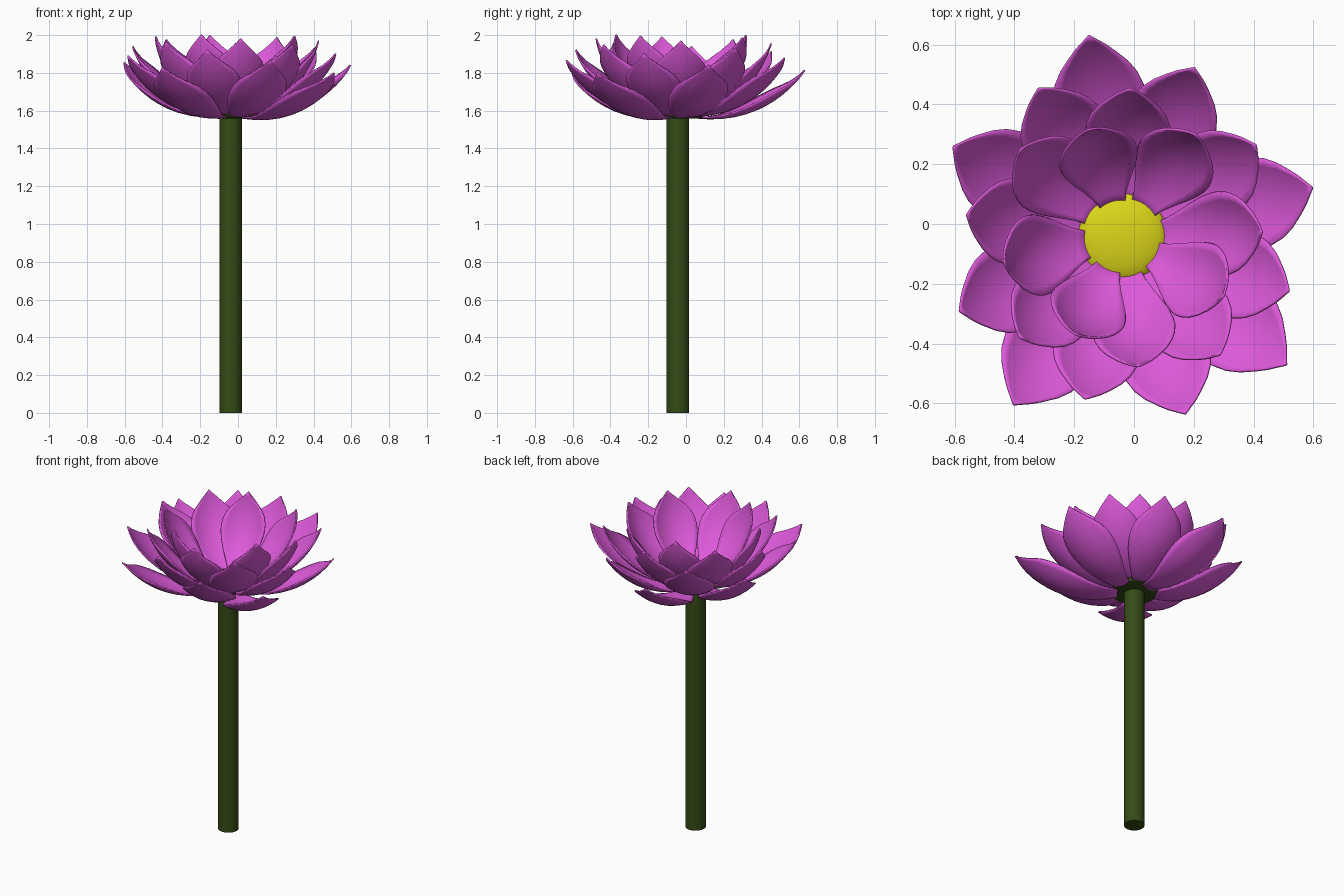
import bpy, bmesh, math
from mathutils import Vector

if "Cube" in bpy.data.objects:
    bpy.data.objects.remove(bpy.data.objects["Cube"])

CX, CY = -0.038, -0.043      # flower axis
PETALS = 24


def material(name, rgb):
    m = bpy.data.materials.new(name)
    m.diffuse_color = (*rgb, 1)
    m.use_nodes = True
    m.node_tree.nodes["Principled BSDF"].inputs["Base Color"].default_value = m.diffuse_color
    return m


pink = material("petal_pink", (0.72, 0.10, 0.70))
green = material("stem_green", (0.035, 0.07, 0.008))
yellow = material("center_yellow", (0.72, 0.68, 0.01))


def finish(bm, name, mat):
    bmesh.ops.recalc_face_normals(bm, faces=bm.faces)
    mesh = bpy.data.meshes.new(name)
    bm.to_mesh(mesh)
    bm.free()
    ob = bpy.data.objects.new(name, mesh)
    bpy.context.collection.objects.link(ob)
    mesh.materials.append(mat)
    bpy.context.view_layer.objects.active = ob
    ob.select_set(True)
    bpy.ops.object.shade_smooth_by_angle(angle=math.radians(40))
    ob.select_set(False)
    return ob


def lathe(name, profile, mat, sides=40):
    """Revolve (radius, z) points around the flower axis."""
    bm = bmesh.new()
    vs = [bm.verts.new((CX + r, CY, z)) for r, z in profile]
    es = [bm.edges.new(p) for p in zip(vs, vs[1:])]
    bmesh.ops.spin(bm, geom=vs + es, cent=(CX, CY, 0), axis=(0, 0, 1),
                   angle=math.tau, steps=sides)
    bmesh.ops.remove_doubles(bm, verts=bm.verts, dist=1e-4)
    return finish(bm, name, mat)


# Half-width along the petal: (fraction of length, fraction of full width)
OUTLINE = [(0, .28), (.1, .42), (.2, .60), (.3, .77), (.4, .90), (.5, .98), (.57, 1),
           (.65, .97), (.73, .88), (.8, .72), (.87, .49), (.92, .32), (.96, .16), (1, .015)]


def petal(index):
    f = index / (PETALS - 1)
    turn = math.radians(-38 + 137.5 * index)
    pitch = math.radians(22 + 35 * f)
    length = 0.64 - 0.16 * f
    half = 0.158 - 0.026 * f
    out = Vector((math.cos(turn), math.sin(turn), 0))
    side = Vector((-math.sin(turn), math.cos(turn), 0))
    up = Vector((0, 0, 1))
    along = out * math.cos(pitch) + up * math.sin(pitch)
    normal = up * math.cos(pitch) - out * math.sin(pitch)
    root = Vector((CX, CY, 1.56 + 0.04 * f)) + out * 0.1
    bm = bmesh.new()
    n = 10
    rows = []
    for t, w in OUTLINE:
        sag = -0.14 * length * 4 * t * (1 - t)
        row = []
        for i in range(n + 1):
            u = 2 * i / n - 1
            row.append(bm.verts.new(root + along * (t * length) + side * (u * w * half)
                                    + normal * (sag + 0.048 * (u * w) ** 2)))
        rows.append(row)
    for a, b in zip(rows, rows[1:]):
        for i in range(n):
            bm.faces.new((a[i], a[i + 1], b[i + 1], b[i]))
    ob = finish(bm, f"petal_{index + 1}", pink)
    mod = ob.modifiers.new("thickness", "SOLIDIFY")
    mod.thickness = 0.008
    mod.offset = 0


# Stem
lathe("stem", [(0, 0), (0.06, 0), (0.06, 1.57), (0, 1.57)], green)

# Green receptacle under the petals
lathe("receptacle", [(0, 1.558), (0.10, 1.558), (0.135, 1.566), (0.148, 1.585),
                     (0.14, 1.60), (0, 1.60)], green)

# Yellow domed center
dome = [(0.15 * math.cos(a), 1.59 + 0.045 * math.sin(a))
        for a in [math.pi / 2 * k / 8 for k in range(9)]]
lathe("flower_center", [(0, 1.59)] + dome, yellow)

# Petals in a golden-angle spiral, lowest and flattest first
for k in range(PETALS):
    petal(k)
